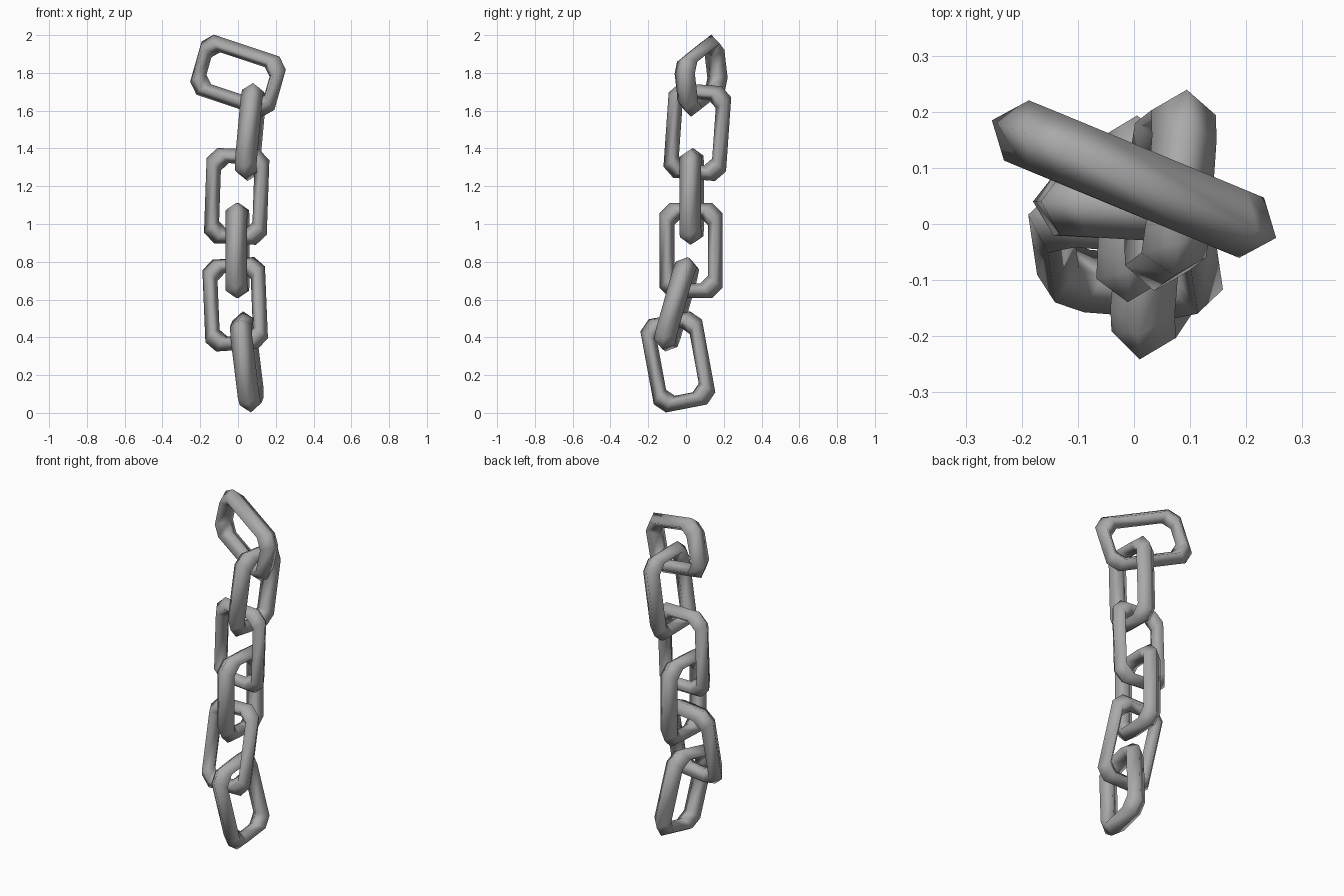
import bpy
import bmesh
from mathutils import Vector, Matrix

cube = bpy.data.objects.get("Cube")
if cube:
    bpy.data.objects.remove(cube)

# Single metal colour
steel = bpy.data.materials.new("grey_steel")
steel.use_nodes = True
GREY = (0.4, 0.4, 0.4, 1)
steel.diffuse_color = GREY
steel.node_tree.nodes["Principled BSDF"].inputs["Base Color"].default_value = GREY

LENGTH, WIDTH = 0.2525, 0.1665   # outer half sizes of a link
BAR, DEPTH = 0.039, 0.058        # half thickness of the diamond-section bar


def octagon(inset, chamfer, depth):
    """Chamfered rectangle: x across, y out of plane, z along the link."""
    w, l = WIDTH - inset, LENGTH - inset
    points = []
    for sx, sz in ((1, 1), (-1, 1), (-1, -1), (1, -1)):
        pair = [(sx * w, depth, sz * (l - chamfer)),
                (sx * (w - chamfer), depth, sz * l)]
        points += pair if sx * sz > 0 else pair[::-1]
    return points


def make_link(name, centre, along, across):
    """One closed link, placed by its long axis and its wide axis."""
    bm = bmesh.new()
    rings = [octagon(0, 0.055, 0), octagon(BAR, 0.05, DEPTH),
             octagon(2 * BAR, 0.04, 0), octagon(BAR, 0.05, -DEPTH)]
    loops = [[bm.verts.new(p) for p in ring] for ring in rings]
    for a, b in zip(loops, loops[1:] + loops[:1]):
        for i in range(8):
            j = (i + 1) % 8
            bm.faces.new((a[i], a[j], b[j], b[i]))
    bmesh.ops.recalc_face_normals(bm, faces=bm.faces)
    for face in bm.faces:
        face.smooth = True
    mesh = bpy.data.meshes.new(name)
    bm.to_mesh(mesh)
    bm.free()
    mesh.materials.append(steel)
    link = bpy.data.objects.new(name, mesh)
    bpy.context.collection.objects.link(link)
    z = Vector(along).normalized()
    x = Vector(across)
    x = (x - z * x.dot(z)).normalized()
    turn = Matrix((x, z.cross(x), z)).transposed().to_4x4()
    link.matrix_world = Matrix.Translation(centre) @ turn


# Links from top to bottom, each turned about a quarter from the last
make_link("top_link", (0, 0.08, 1.785), (0.883, -0.366, -0.294), (0.27, -0.11, 0.956))
make_link("second_link", (0.065, 0.06, 1.487), (0.09, 0.07, 1), (0.07, 1, -0.07))
make_link("third_link", (-0.007, 0.03, 1.146), (0.035, 0, 1), (1, -0.06, -0.03))
make_link("fourth_link", (-0.003, 0.027, 0.86), (0, 0, 1), (0.05, 1, 0))
make_link("fifth_link", (-0.015, -0.05, 0.575), (-0.04, 0.27, 0.96), (1, -0.08, 0.06))
make_link("bottom_link", (0.047, -0.043, 0.27), (-0.12, -0.18, 0.98), (0.08, 0.98, 0.19))
